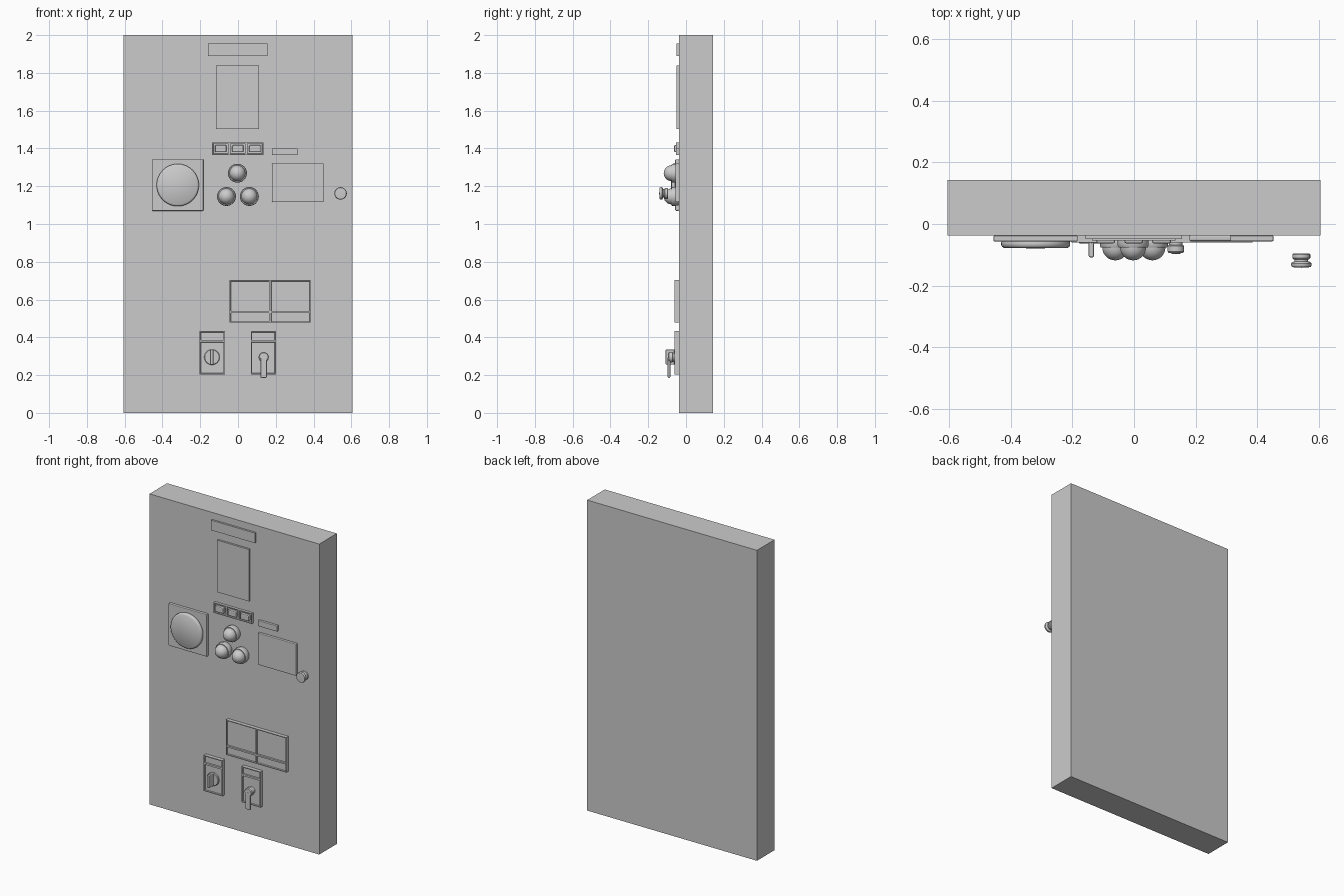
import bpy, bmesh, math

if "Cube" in bpy.data.objects:
    bpy.data.objects.remove(bpy.data.objects["Cube"])

FACE = -0.037  # y of the cabinet front


def finish(name, bm, smooth=False, bevel=0):
    bmesh.ops.recalc_face_normals(bm, faces=bm.faces)
    me = bpy.data.meshes.new(name)
    bm.to_mesh(me)
    bm.free()
    ob = bpy.data.objects.new(name, me)
    bpy.context.collection.objects.link(ob)
    if smooth:
        bpy.ops.object.select_all(action='DESELECT')
        bpy.context.view_layer.objects.active = ob
        ob.select_set(True)
        bpy.ops.object.shade_smooth_by_angle(angle=math.radians(35))
    if bevel:
        m = ob.modifiers.new("bevel", 'BEVEL')
        m.width, m.segments = bevel, 2
    return ob


def box(name, x0, x1, y0, y1, z0, z1, bevel=0):
    bm = bmesh.new()
    bmesh.ops.create_cube(bm, size=1)
    for v in bm.verts:
        v.co = ((x0 + x1) / 2 + v.co.x * (x1 - x0),
                (y0 + y1) / 2 + v.co.y * (y1 - y0),
                (z0 + z1) / 2 + v.co.z * (z1 - z0))
    return finish(name, bm, bevel=bevel)


def lathe(name, x, z, profile, n=40):
    """Turn (radius, y) points around an axis along y."""
    bm = bmesh.new()
    vs = [bm.verts.new((x + r, y, z)) for r, y in profile]
    es = [bm.edges.new(p) for p in zip(vs, vs[1:])]
    bmesh.ops.spin(bm, geom=vs + es, cent=(x, 0, z), axis=(0, 1, 0),
                   angle=2 * math.pi, steps=n, use_duplicate=False)
    bmesh.ops.remove_doubles(bm, verts=bm.verts, dist=1e-5)
    return finish(name, bm, smooth=True)


def framed_panel(name, xs, zs, front, rim=0.008, depth=0.008):
    """Block whose front is a grid of recessed cells."""
    bm = bmesh.new()
    g = [[bm.verts.new((x, front, z)) for z in zs] for x in xs]
    cells = [bm.faces.new((g[i][j], g[i + 1][j], g[i + 1][j + 1], g[i][j + 1]))
             for i in range(len(xs) - 1) for j in range(len(zs) - 1)]
    edges = [e for e in bm.edges if e.is_boundary]
    ext = bmesh.ops.extrude_edge_only(bm, edges=edges)["geom"]
    for v in ext:
        if isinstance(v, bmesh.types.BMVert):
            v.co.y = FACE
    bmesh.ops.inset_individual(bm, faces=cells, thickness=rim)
    bmesh.ops.inset_individual(bm, faces=cells, thickness=0.002)
    for v in {v for f in cells for v in f.verts}:
        v.co.y += depth
    return finish(name, bm)


# Cabinet and flat plates
box("cabinet", -0.605, 0.605, FACE, 0.142, 0, 2)
box("header_plate", -0.158, 0.155, -0.049, FACE, 1.89, 1.955)
box("notice_plate", -0.116, 0.111, -0.049, FACE, 1.503, 1.838)
box("small_label", 0.18, 0.315, -0.054, FACE, 1.364, 1.401, 0.003)
box("display_plate", 0.18, 0.453, -0.056, FACE, 1.116, 1.321, 0.004)

# Push button row
xs = [-0.137, -0.046, 0.044, 0.135]
framed_panel("button_frame", xs, [1.366, 1.432], -0.054)
for a, b in zip(xs, xs[1:]):
    box("push_button", a + 0.015, b - 0.015, -0.063, FACE, 1.38, 1.418, 0.006)

# Round gauge on a square plate
box("gauge_plate", -0.456, -0.183, -0.057, FACE, 1.07, 1.342, 0.004)
lathe("gauge_dial", -0.319, 1.206, [(0, -0.05), (0.108, -0.05), (0.112, -0.06), (0.112, -0.068),
      (0.109, -0.074), (0.103, -0.078), (0, -0.079)], 64)

# Three domed lamps
dome = [(0.042 * math.cos(t), -0.076 - 0.042 * math.sin(t))
        for t in [i * math.pi / 16 for i in range(9)]]
lamp = [(0, FACE), (0.046, FACE), (0.05, -0.055), (0.05, -0.07), (0.047, -0.076)] + dome
for x, z in ((-0.003, 1.269), (-0.061, 1.146), (0.06, 1.146)):
    lathe("lamp", x, z, lamp)

# Door knob
lathe("door_knob", 0.543, 1.162, [(0, -0.095), (0.026, -0.095), (0.029, -0.099), (0.029, -0.11),
      (0.026, -0.114), (0.022, -0.116), (0.022, -0.121), (0.03, -0.124), (0.033, -0.128),
      (0.033, -0.134), (0.03, -0.14), (0, -0.142)])

# Lower double panel and switch plates
framed_panel("double_panel", [-0.044, 0.17, 0.385], [0.478, 0.534, 0.703], -0.06, 0.007)
for x in (-0.203, 0.068):
    framed_panel("switch_plate", [x, x + 0.133], [0.203, 0.38, 0.433], -0.06)

# Rotary switch with upright grip
lathe("rotary_dial", -0.138, 0.295, [(0, -0.05), (0.041, -0.05), (0.041, -0.06), (0.038, -0.063), (0, -0.063)])
box("rotary_grip", -0.147, -0.13, -0.108, -0.055, 0.256, 0.335, 0.004)

# Lever switch
lathe("lever_hub", 0.136, 0.295, [(0, -0.05), (0.022, -0.05), (0.022, -0.068), (0.027, -0.071),
      (0.027, -0.089), (0.023, -0.094), (0, -0.095)])
box("lever_handle", 0.119, 0.153, -0.097, -0.083, 0.186, 0.295, 0.005)
